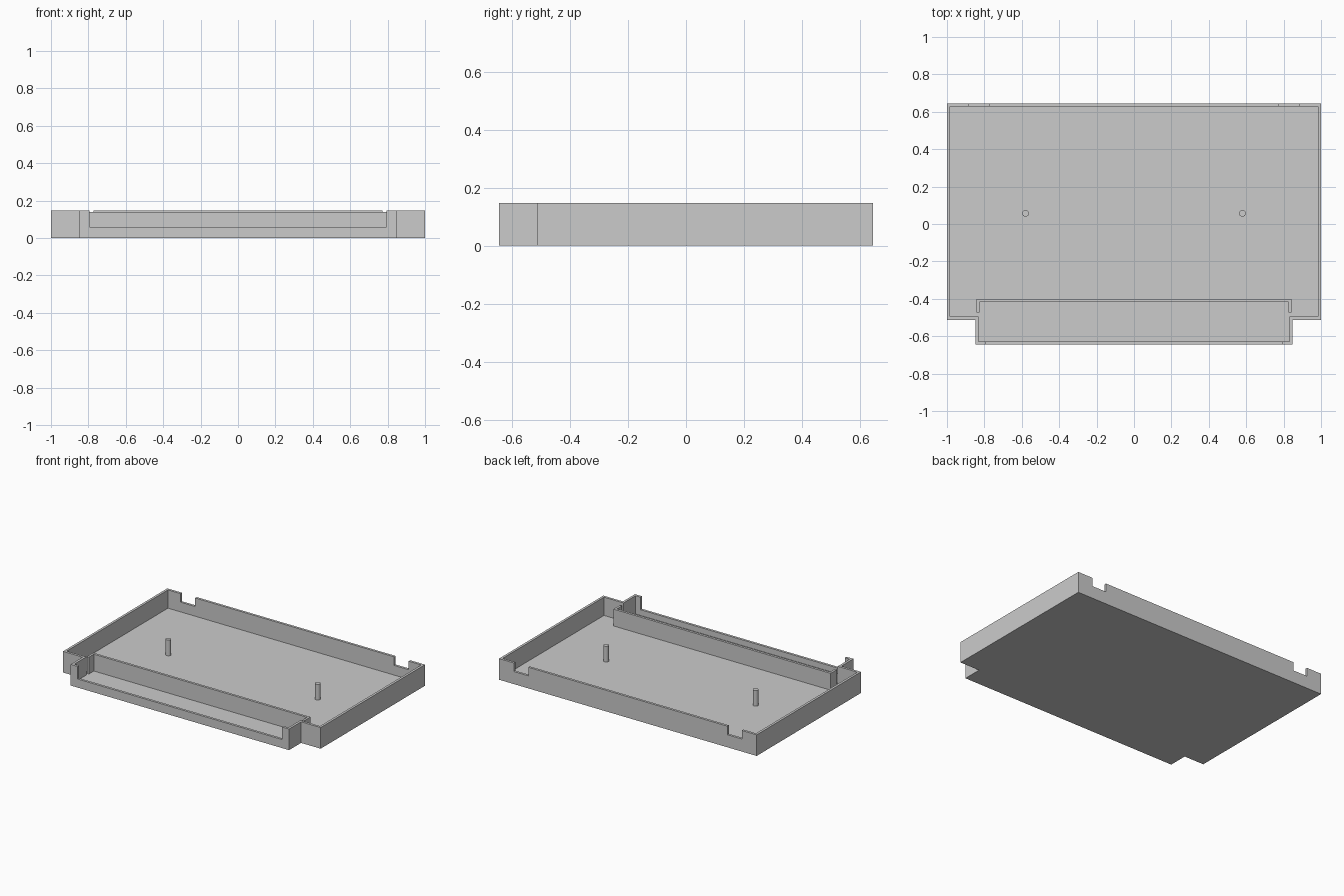
import bpy
import bmesh

cube = bpy.data.objects.get("Cube")
if cube:
    bpy.data.objects.remove(cube, do_unlink=True)

HEIGHT, WALL, FLOOR = 0.148, 0.017, 0.02
RIB_TOP, POST_TOP = 0.138, 0.13

grey = bpy.data.materials.new("light grey plastic")
grey.use_nodes = True
grey.diffuse_color = (0.6, 0.6, 0.6, 1)
grey.node_tree.nodes["Principled BSDF"].inputs["Base Color"].default_value = (0.6, 0.6, 0.6, 1)


def prism(name, outline, z0, z1):
    """Extrude a closed xy outline from z0 up to z1."""
    bm = bmesh.new()
    base = bm.faces.new([bm.verts.new((x, y, z0)) for x, y in outline])
    top = bmesh.ops.extrude_face_region(bm, geom=[base])["geom"]
    verts = [g for g in top if isinstance(g, bmesh.types.BMVert)]
    bmesh.ops.translate(bm, verts=verts, vec=(0, 0, z1 - z0))
    bmesh.ops.recalc_face_normals(bm, faces=bm.faces)
    mesh = bpy.data.meshes.new(name)
    bm.to_mesh(mesh)
    bm.free()
    mesh.materials.append(grey)
    obj = bpy.data.objects.new(name, mesh)
    bpy.context.collection.objects.link(obj)
    return obj


def box(x0, x1, y0, y1):
    return [(x0, y0), (x1, y0), (x1, y1), (x0, y1)]


def tray_outline(inset):
    """Wide rectangle with a narrower step at the front."""
    wide, narrow = 1 - inset, 0.848 - inset
    back, shoulder, front = 0.645 - inset, -0.512 + inset, -0.645 + inset
    right = [(narrow, front), (narrow, shoulder), (wide, shoulder), (wide, back)]
    return right + [(-x, y) for x, y in reversed(right)]


def cut(target, cutter):
    """Subtract the cutter, then throw it away."""
    cutter.hide_render = True
    mod = target.modifiers.new("cut", 'BOOLEAN')
    mod.operation, mod.solver, mod.object = 'DIFFERENCE', 'EXACT', cutter
    bpy.context.view_layer.objects.active = target
    bpy.ops.object.modifier_apply(modifier=mod.name)
    bpy.data.objects.remove(cutter, do_unlink=True)


# Open tray: solid block, hollowed, with a front opening and two back notches
tray = prism("tray", tray_outline(0), 0, HEIGHT)
cut(tray, prism("hollow_cutter", tray_outline(WALL), FLOOR, HEIGHT + 0.1))
cut(tray, prism("front_opening_cutter", box(-0.793, 0.793, -0.7, -0.61), 0.06, HEIGHT + 0.1))
for side in (-1, 1):
    xs = sorted((side * 0.772, side * 0.885))
    cut(tray, prism("back_notch_cutter", box(*xs, 0.61, 0.7), 0.088, HEIGHT + 0.1))

# Divider rib with short returns at both ends
outer, inner, back, end = 0.843, 0.827, -0.4, -0.472
rib = [(-outer, back), (-outer, end), (-inner, end), (-inner, back - WALL)]
prism("divider_rib", rib + [(-x, y) for x, y in reversed(rib)], FLOOR - 0.005, RIB_TOP)

# Locating posts
for side, label in ((1, "left"), (-1, "right")):
    bpy.ops.mesh.primitive_cylinder_add(
        vertices=32, radius=0.018, depth=POST_TOP - FLOOR + 0.005,
        location=(side * 0.58, 0.057, (POST_TOP + FLOOR - 0.005) / 2))
    post = bpy.context.object
    post.name = label + "_post"
    post.data.materials.append(grey)
    bpy.ops.object.shade_smooth_by_angle()
